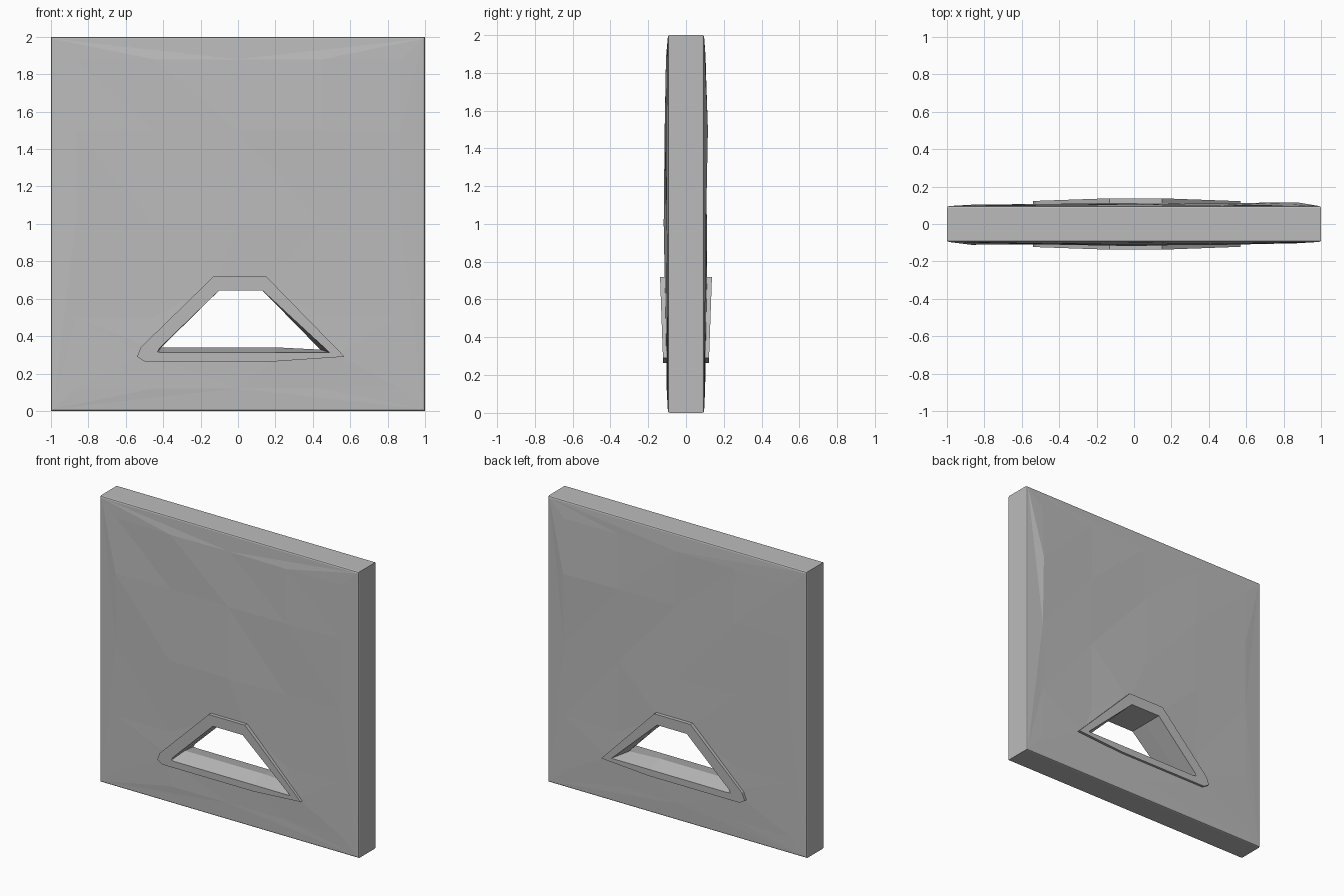
import bpy
import bmesh
from mathutils import Vector
from mathutils.geometry import delaunay_2d_cdt

cube = bpy.data.objects.get("Cube")
if cube:
    bpy.data.objects.remove(cube, do_unlink=True)

stone = bpy.data.materials.new("plain_grey")
stone.use_nodes = True
GREY = (0.5, 0.5, 0.5, 1)
stone.diffuse_color = GREY
stone.node_tree.nodes["Principled BSDF"].inputs["Base Color"].default_value = GREY

# Window outlines in x, z, all with matching corners
OUTER = [(-.54, .29), (-.50, .265), (.20, .265), (.57, .29),
         (.15, .72), (-.13, .72), (-.52, .34)]
INNER = [(-.43, .315), (-.40, .312), (.20, .312), (.49, .312),
         (.13, .645), (-.10, .645), (-.42, .335)]
MIDDLE = [(-.41, .34), (-.39, .34), (.20, .34), (.44, .328),
          (.13, .645), (-.10, .645), (-.405, .345)]
HOLE = [((a + c) / 2, (b + d) / 2) for (a, b), (c, d) in zip(OUTER, INNER)]

# Uneven relief: bulge in thousandths on a coarse grid
GRID_X = (-.87, -.45, 0, .45, .87)
GRID_Z = (1.88, 1.5, 1.0, .5, .12)
FRONT = [(2, 8, 3, 8, 3), (13, 7, 15, 14, 5), (7, 12, 20, 9, 4),
         (2, 5, 0, 6, 2), (1, 4, 2, 0, 1)]
BACK = [(2, 4, 6, 3, 5), (5, 10, 7, 13, 18), (3, 9, 12, 5, 8),
        (2, 6, 0, 4, 2), (0, 2, 3, 1, 1)]


def inside(p, poly):
    hit = False
    for (ax, az), (bx, bz) in zip(poly, poly[1:] + poly[:1]):
        if (az > p[1]) != (bz > p[1]):
            if p[0] < ax + (p[1] - az) * (bx - ax) / (bz - az):
                hit = not hit
    return hit


def loft(bm, rings):
    loops = [[bm.verts.new(co) for co in ring] for ring in rings]
    for a, b in zip(loops, loops[1:]):
        for i in range(len(a)):
            j = (i + 1) % len(a)
            bm.faces.new((a[i], a[j], b[j], b[i]))


def finish(bm, name):
    bmesh.ops.remove_doubles(bm, verts=bm.verts, dist=.0005)
    bmesh.ops.recalc_face_normals(bm, faces=bm.faces)
    mesh = bpy.data.meshes.new(name)
    bm.to_mesh(mesh)
    bm.free()
    mesh.materials.append(stone)
    obj = bpy.data.objects.new(name, mesh)
    bpy.context.collection.objects.link(obj)


def square(half, y):
    return [(sx * half, y, 1 + sz * half)
            for sx, sz in ((-1, -1), (1, -1), (1, 1), (-1, 1))]


def relief_face(bm, side, relief):
    """Faceted broad face with the window opening left out."""
    depth = {}
    for x, y, z in square(.99, 0):
        depth[(x, z)] = .096
    for p in HOLE:
        depth[p] = .104 + .02 * (p[1] - .27)
    for z, row in zip(GRID_Z, relief):
        for x, bulge in zip(GRID_X, row):
            if not inside((x, z), OUTER):
                depth[(x, z)] = .098 + bulge / 1000
    keys = list(depth)
    n = len(HOLE)
    edges = [(4 + i, 4 + (i + 1) % n) for i in range(n)]
    pts, _, tris, orig, _, _ = delaunay_2d_cdt(
        [Vector(k) for k in keys], edges, [], 0, 1e-5)
    verts = [bm.verts.new((p.x, side * depth[keys[o[0]]], p.y))
             for p, o in zip(pts, orig)]
    for tri in tris:
        if not inside(sum((pts[i] for i in tri), Vector((0, 0))) / 3, HOLE):
            bm.faces.new([verts[i] for i in tri])


# Slab: two uneven faces joined by a softened rim
bm = bmesh.new()
relief_face(bm, -1, FRONT)
relief_face(bm, 1, BACK)
loft(bm, [square(.99, -.096), square(.997, -.093), square(1, -.086),
          square(1, .086), square(.997, .093), square(.99, .096)])
finish(bm, "slab")


# Window surround: raised lip on both faces, joined by the opening's lining
def flat(poly, y):
    return [(x, y, z) for x, z in poly]


def raised(poly, side):
    return [(x, side * (.121 + .036 * (z - .265)), z) for x, z in poly]


bm = bmesh.new()
loft(bm, [flat(OUTER, -.09), raised(OUTER, -1), raised(INNER, -1),
          flat(MIDDLE, 0), raised(INNER, 1), raised(OUTER, 1),
          flat(OUTER, .09)])
finish(bm, "window_surround")
